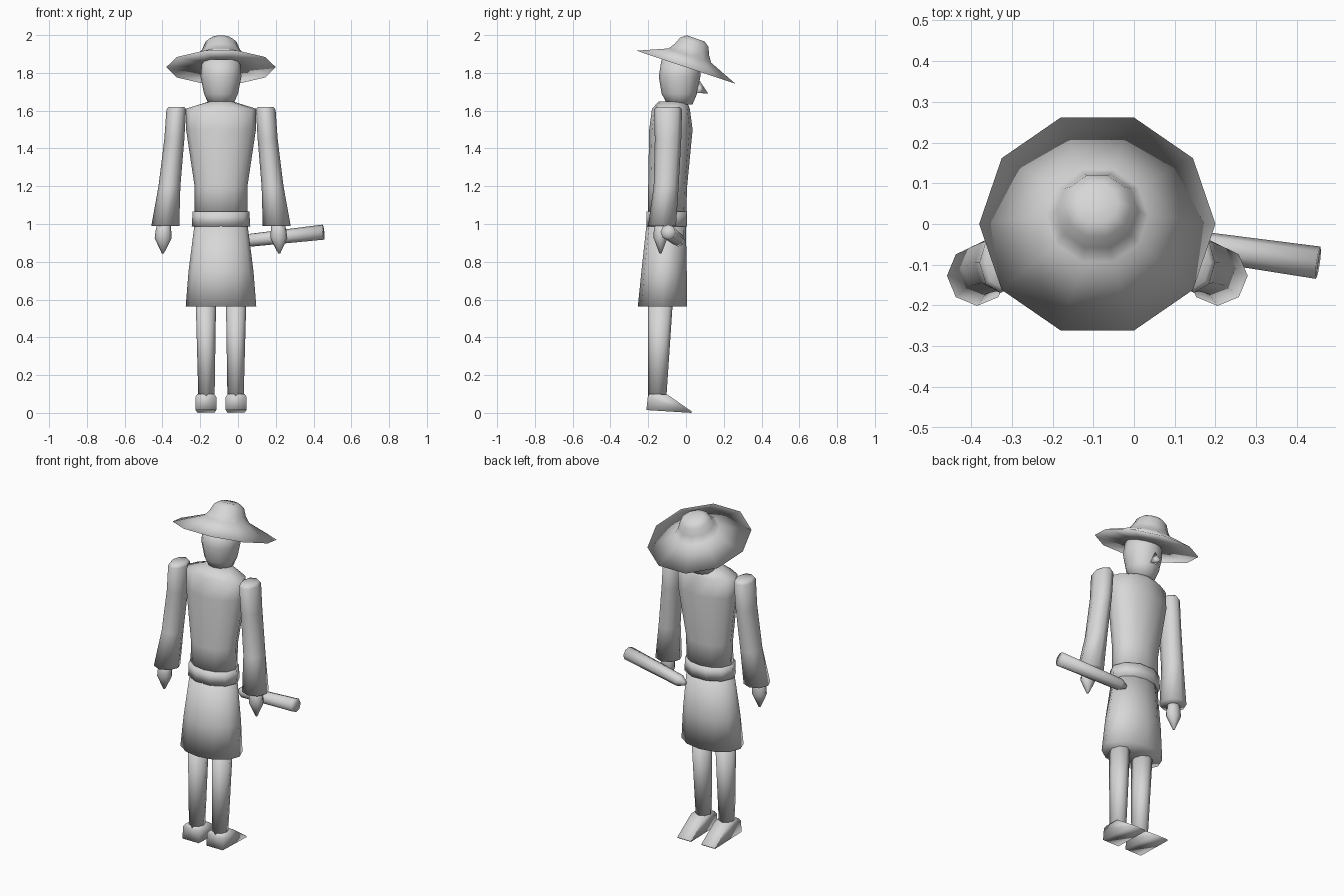
import bpy, bmesh, math
from mathutils import Vector, Matrix

cube = bpy.data.objects.get("Cube")
if cube:
    bpy.data.objects.remove(cube)

MID = -0.09  # the figure's centre line in x

GREY = (0.68, 0.68, 0.68, 1)
grey = bpy.data.materials.new("plain grey")
grey.use_nodes = True
grey.diffuse_color = GREY
grey.node_tree.nodes["Principled BSDF"].inputs["Base Color"].default_value = GREY


def finish(name, bm):
    """Turn the bmesh into a fully smooth-shaded grey object."""
    bmesh.ops.recalc_face_normals(bm, faces=bm.faces)
    mesh = bpy.data.meshes.new(name)
    bm.to_mesh(mesh)
    bm.free()
    mesh.materials.append(grey)
    mesh.shade_smooth()
    obj = bpy.data.objects.new(name, mesh)
    bpy.context.collection.objects.link(obj)


def loft(name, rings, sides=12, turn=0.0, matrix=None):
    """Skin elliptical rings given as (z, x centre, y centre, x radius, y radius)."""
    bm = bmesh.new()
    loops = []
    for z, cx, cy, rx, ry in rings:
        loop = []
        for i in range(sides):
            a = math.tau * (i + turn) / sides
            loop.append(bm.verts.new((cx + rx * math.cos(a), cy + ry * math.sin(a), z)))
        loops.append(loop)
    for low, high in zip(loops, loops[1:]):
        for i in range(sides):
            j = (i + 1) % sides
            bm.faces.new((low[i], low[j], high[j], high[i]))
    # Close both ends with fans around a centre point
    for loop in (loops[0], loops[-1]):
        bmesh.ops.poke(bm, faces=[bm.faces.new(loop)])
    if matrix:
        bm.transform(matrix)
    finish(name, bm)


# Hat: underside, brim and rounded crown turned on a tilted axis
tilt = Matrix.Translation((MID, 0, 1.83)) @ Matrix.Rotation(math.radians(-18.5), 4, 'X')
hat_profile = [(0.005, 0.1), (0.0, 0.29), (0.065, 0.125), (0.1, 0.1), (0.14, 0.083), (0.161, 0.052)]
loft("hat", [(h, 0, 0, r, r) for h, r in hat_profile], sides=10, matrix=tilt)

# Head
loft("head", [(1.632, MID, -0.032, 0.065, 0.066), (1.69, MID, -0.035, 0.09, 0.094),
              (1.78, MID, -0.034, 0.108, 0.11), (1.87, MID, -0.028, 0.1, 0.102)])

# Nose: small pyramid dropping forward
bm = bmesh.new()
top, tip, left, right = [bm.verts.new(p) for p in (
    (MID, 0.068, 1.765), (MID, 0.118, 1.69), (MID + 0.02, 0.05, 1.695), (MID - 0.02, 0.05, 1.695))]
for face in ((top, tip, left), (top, right, tip), (tip, right, left), (top, left, right)):
    bm.faces.new(face)
finish("nose", bm)

# Clothing on the body
loft("torso", [(1.03, MID, -0.1, 0.14, 0.1), (1.2, MID, -0.097, 0.14, 0.103),
               (1.5, MID, -0.08, 0.185, 0.115), (1.61, MID, -0.08, 0.187, 0.1),
               (1.648, MID, -0.07, 0.065, 0.075)])
loft("belt", [(0.987, MID, -0.102, 0.155, 0.113), (1.066, MID, -0.102, 0.15, 0.113)], sides=10)
loft("skirt", [(0.562, MID, -0.125, 0.187, 0.13), (0.75, MID, -0.116, 0.172, 0.12),
               (1.0, MID, -0.105, 0.14, 0.104)])

# Stick held at the hip, tapering at the inner end
start, end = Vector((0.03, -0.035, 0.91)), Vector((0.452, -0.095, 0.957))
along = end - start
place = Matrix.Translation(start) @ along.to_track_quat('Z', 'Y').to_matrix().to_4x4()
loft("stick", [(0, 0, 0, 0.012, 0.012), (0.04, 0, 0, 0.034, 0.034),
               (along.length, 0, 0, 0.04, 0.04)], sides=8, matrix=place)

# Paired limbs
for side, s in (("right", -1), ("left", 1)):
    def x(offset):
        return MID + s * offset

    loft(side + "_sleeve", [(0.99, x(0.295), -0.127, 0.074, 0.074), (1.2, x(0.273), -0.105, 0.058, 0.066),
                            (1.45, x(0.247), -0.095, 0.053, 0.07), (1.605, x(0.237), -0.095, 0.052, 0.074),
                            (1.62, x(0.235), -0.095, 0.042, 0.062)], sides=8)
    loft(side + "_hand", [(0.845, x(0.308), -0.135, 0.006, 0.006), (0.925, x(0.306), -0.135, 0.045, 0.036),
                          (0.96, x(0.305), -0.135, 0.042, 0.036), (1.01, x(0.302), -0.13, 0.034, 0.03)], sides=8)
    loft(side + "_leg", [(0.08, x(0.077), -0.152, 0.043, 0.048), (0.6, x(0.08), -0.135, 0.054, 0.066)], sides=8)

    # Shoe: wedge profile swept across the foot
    bm = bmesh.new()
    outline = [(-0.21, 0.015), (-0.202, 0.085), (-0.195, 0.1), (-0.1, 0.098), (0.03, 0.008), (0.03, 0.0)]
    walls = []
    for edge in (-1, 1):
        walls.append([bm.verts.new((x(0.08) + edge * (0.045 if y > 0 or z > 0.09 else 0.055), y, z))
                      for y, z in outline])
        bm.faces.new(walls[-1])
    for i in range(len(outline)):
        j = (i + 1) % len(outline)
        bm.faces.new((walls[0][i], walls[0][j], walls[1][j], walls[1][i]))
    finish(side + "_shoe", bm)
